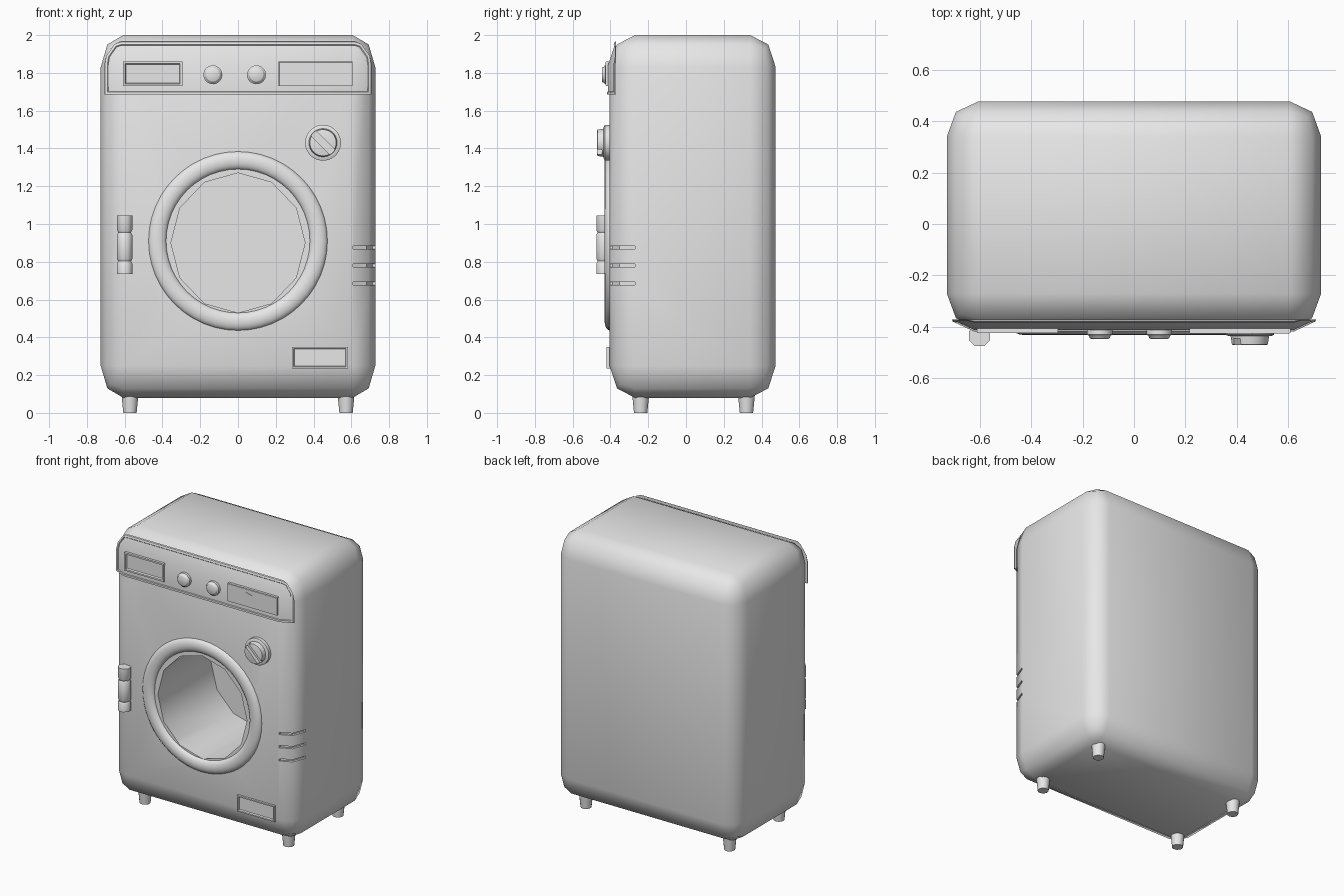
import bpy, bmesh, math
from mathutils import Matrix, Vector

if "Cube" in bpy.data.objects:
    bpy.data.objects.remove(bpy.data.objects["Cube"])

grey = bpy.data.materials.new("light_grey")
grey.use_nodes = True
COLOUR = (0.8, 0.8, 0.8, 1)
grey.diffuse_color = COLOUR
grey.node_tree.nodes["Principled BSDF"].inputs["Base Color"].default_value = COLOUR

FRONT = -0.405
SIZE = Vector((1.454, 0.88, 1.92))
ROUND = Vector((0.12, 0.135, 0.17))
CENTRE = Vector((0, 0.035, 1.04))
TO_FRONT = Matrix.Rotation(math.pi / 2, 4, "X")   # local z becomes -y


def finish(name, bm, angle=35):
    bmesh.ops.recalc_face_normals(bm, faces=bm.faces)
    mesh = bpy.data.meshes.new(name)
    bm.to_mesh(mesh)
    bm.free()
    mesh.materials.append(grey)
    ob = bpy.data.objects.new(name, mesh)
    bpy.context.collection.objects.link(ob)
    shade(ob, angle)
    return ob


def shade(ob, angle):
    bpy.ops.object.select_all(action="DESELECT")
    ob.select_set(True)
    bpy.context.view_layer.objects.active = ob
    bpy.ops.object.shade_smooth_by_angle(angle=math.radians(angle))


def rounded_box(grow=0.0):
    bm = bmesh.new()
    bmesh.ops.create_cube(bm, size=1)
    full = SIZE + Vector((grow, grow, grow)) * 2
    bmesh.ops.scale(bm, verts=bm.verts, vec=[f / r for f, r in zip(full, ROUND)])
    bmesh.ops.bevel(bm, geom=bm.edges[:], offset=1, segments=2, profile=0.5,
                    affect="EDGES", clamp_overlap=False)
    bmesh.ops.scale(bm, verts=bm.verts, vec=ROUND)
    bmesh.ops.translate(bm, verts=bm.verts, vec=CENTRE)
    return bm


def prism(bm, points, depth):
    """Add a closed outline and extrude it by a vector."""
    face = bm.faces.new([bm.verts.new(p) for p in points])
    ext = bmesh.ops.extrude_face_region(bm, geom=[face])["geom"]
    bmesh.ops.translate(bm, verts=[v for v in ext if isinstance(v, bmesh.types.BMVert)], vec=depth)


def lathe(name, profile, place, segments=24, angle=35):
    """Solid of revolution from (radius, height) pairs."""
    bm = bmesh.new()
    rings = []
    for r, h in profile:
        ring = [bm.verts.new((r * math.cos(a), r * math.sin(a), h))
                for a in ((i + 0.5) * math.tau / segments for i in range(segments))]
        rings.append(ring)
    for a, b in zip(rings, rings[1:]):
        for i in range(segments):
            j = (i + 1) % segments
            bm.faces.new((a[i], a[j], b[j], b[i]))
    bm.faces.new(rings[0])
    bm.faces.new(rings[-1])
    bm.transform(place)
    return finish(name, bm, angle)


def cut(target, cutter, angle):
    mod = target.modifiers.new("cut", "BOOLEAN")
    mod.operation, mod.solver, mod.object = "DIFFERENCE", "EXACT", cutter
    bpy.context.view_layer.objects.active = target
    bpy.ops.object.modifier_apply(modifier=mod.name)
    bpy.data.objects.remove(cutter)
    shade(target, angle)


def framed_plate(name, x0, x1, z0, z1, y_back, y_front, rim, sink):
    """Raised plate whose middle is inset and pushed back."""
    bm = bmesh.new()
    prism(bm, [(x0, y_back, z0), (x1, y_back, z0), (x1, y_back, z1), (x0, y_back, z1)],
          (0, y_front - y_back, 0))
    bmesh.ops.recalc_face_normals(bm, faces=bm.faces)
    face = [f for f in bm.faces if f.normal.y < -0.9]
    bmesh.ops.inset_region(bm, faces=face, thickness=rim)
    bmesh.ops.inset_region(bm, faces=face, thickness=rim * 0.4, depth=-sink)
    return finish(name, bm, 20)


# Cabinet with the drum opening
cabinet = finish("cabinet", rounded_box(), 60)
drum = lathe("drum_cutter", [(1, -0.2), (1, 0.6)],
             Matrix.Translation((0, 0.2, 0.9)) @ Matrix.Diagonal((0.355, 1, 0.37, 1))
             @ TO_FRONT @ Matrix.Rotation(math.pi / 12, 4, "Z")
             @ Matrix.Translation((0, 0, 0.2)), 12)
cut(cabinet, drum, 60)

# Vent slits wrapped round the front corner
bm = bmesh.new()
corner = [(0.61, -0.405), (0.692, -0.365), (0.727, -0.27)]
for z in (0.677, 0.772, 0.867):
    outer = [(x + 0.02, y - 0.04, z) for x, y in corner]
    outer[0] = (0.61, -0.45, z)
    outer[-1] = (0.76, -0.27, z)
    inner = [(x - 0.012, y + 0.014, z) for x, y in reversed(corner)]
    inner[0] = (0.712, -0.27, z)
    inner[-1] = (0.61, -0.39, z)
    prism(bm, outer + inner, (0, 0, 0.016))
cut(cabinet, finish("vent_cutter", bm), 60)

# Control panel follows the rounded top front
bm = rounded_box(0.013)
for co, no in (((0, 0, 1.685), (0, 0, -1)), ((0, -0.37, 0), (0, 1, 0))):
    bmesh.ops.bisect_plane(bm, geom=bm.verts[:] + bm.edges[:] + bm.faces[:],
                           plane_co=co, plane_no=no, clear_outer=True)
    bmesh.ops.holes_fill(bm, edges=[e for e in bm.edges if e.is_boundary])
bmesh.ops.recalc_face_normals(bm, faces=bm.faces)
face = [f for f in bm.faces if f.normal.y < -0.5]
bmesh.ops.inset_region(bm, faces=face, thickness=0.014, use_even_offset=True)
bmesh.ops.inset_region(bm, faces=face, thickness=0.003, depth=-0.006, use_even_offset=True)
finish("control_panel", bm, 40)

# Panel fittings
framed_plate("detergent_drawer", -0.61, -0.295, 1.73, 1.86, -0.40, -0.424, 0.016, 0.012)
framed_plate("display", 0.215, 0.607, 1.73, 1.86, -0.40, -0.424, 0.004, -0.002)
bm = bmesh.new()
prism(bm, [(0.362, -0.42, 1.835), (0.412, -0.42, 1.82), (0.463, -0.42, 1.835),
           (0.463, -0.42, 1.765), (0.412, -0.42, 1.748), (0.362, -0.42, 1.765)], (0, -0.009, 0))
finish("display_symbol", bm)
for side, x in (("right", -0.133), ("left", 0.098)):
    lathe("button_" + side, [(0.05, 0), (0.05, 0.03), (0.042, 0.034), (0.04, 0.042), (0.034, 0.046)],
          Matrix.Translation((x, -0.4, 1.79)) @ TO_FRONT, angle=50)

# Dial with a slanted slot
dial_place = Matrix.Translation((0.45, -0.4, 1.43)) @ TO_FRONT
dial = lathe("dial", [(0.095, 0), (0.095, 0.03), (0.082, 0.036), (0.075, 0.036),
                      (0.07, 0.068), (0.064, 0.07)], dial_place, 32)
bm = bmesh.new()
bmesh.ops.create_cube(bm, size=1)
bm.transform(dial_place @ Matrix.Rotation(-math.pi / 4, 4, "Z")
             @ Matrix.Translation((0, 0, 0.09)) @ Matrix.Diagonal((0.3, 0.036, 0.09, 1)))
cut(dial, finish("slot_cutter", bm), 35)

# Door ring
bpy.ops.mesh.primitive_torus_add(major_radius=0.427, minor_radius=0.048, major_segments=48,
                                 minor_segments=16, location=(0, -0.4, 0.91),
                                 rotation=(math.pi / 2, 0, 0))
ring = bpy.context.object
ring.name = "door_ring"
ring.scale.z = 0.65
ring.data.materials.append(grey)
shade(ring, 60)

# Door hinge with two narrow necks
lathe("door_hinge", [(0.044, 0.735), (0.044, 0.79), (0.037, 0.803), (0.044, 0.816), (0.044, 0.942),
                     (0.037, 0.955), (0.044, 0.968), (0.044, 1.045)],
      Matrix.Translation((-0.6, -0.434, 0)), 8, 50)

# Filter hatch
framed_plate("filter_hatch", 0.285, 0.582, 0.235, 0.35, -0.36, -0.42, 0.013, 0.012)

# Tapered feet
for end, y in (("front", -0.24), ("back", 0.32)):
    for side, x in (("left", 0.572), ("right", -0.572)):
        lathe(f"foot_{end}_{side}", [(0.036, 0), (0.049, 0.13)], Matrix.Translation((x, y, 0)), 16)
